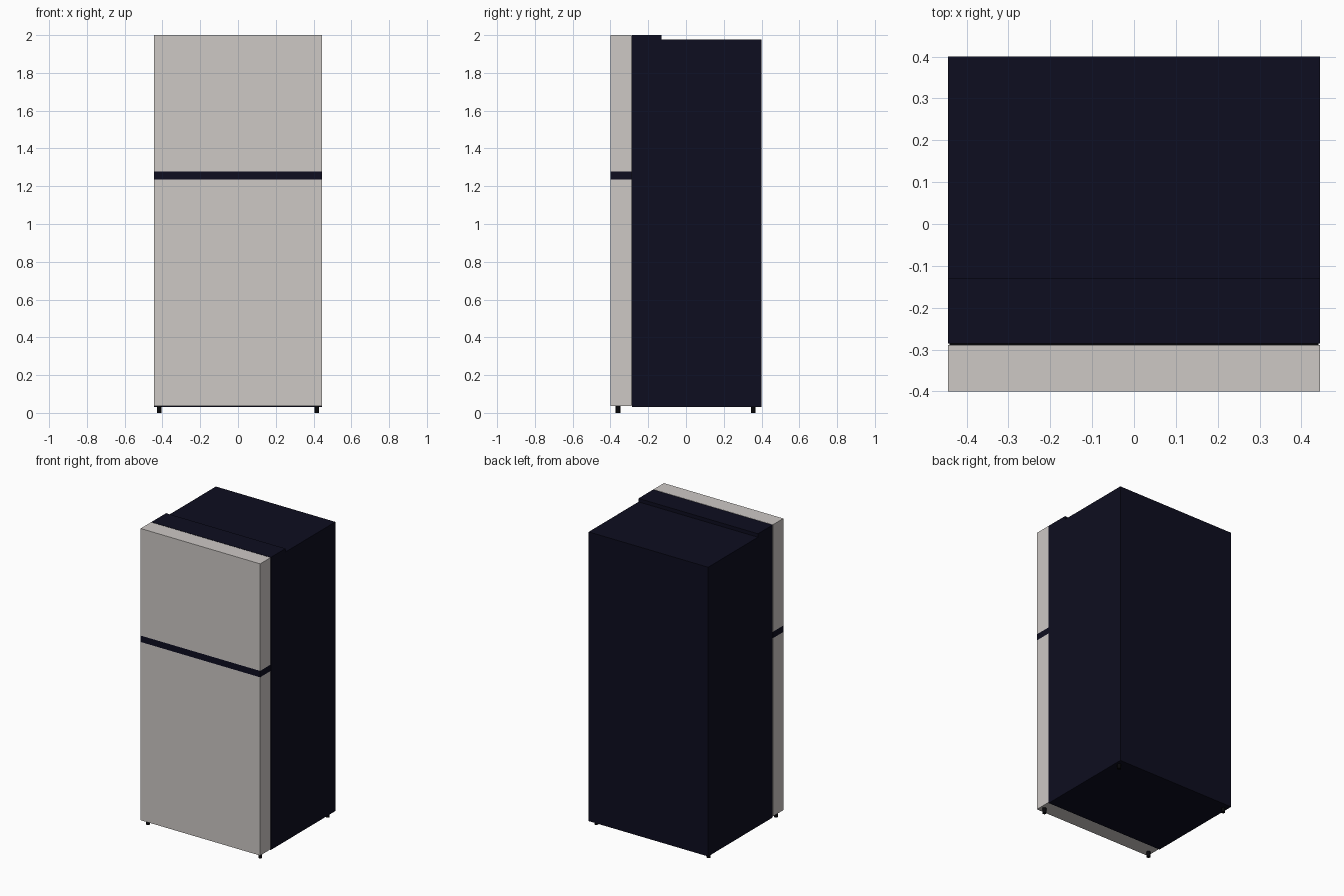
import bpy
import bmesh

cube = bpy.data.objects.get("Cube")
if cube:
    bpy.data.objects.remove(cube, do_unlink=True)


def material(name, rgb):
    m = bpy.data.materials.new(name)
    m.use_nodes = True
    m.diffuse_color = (*rgb, 1)
    m.node_tree.nodes["Principled BSDF"].inputs["Base Color"].default_value = (*rgb, 1)
    return m


navy = material("dark navy", (0.004, 0.004, 0.014))
silver = material("warm silver", (0.61, 0.58, 0.56))
black = material("black rubber", (0.002, 0.002, 0.003))


def finish(name, bm, mat):
    mesh = bpy.data.meshes.new(name)
    bm.to_mesh(mesh)
    bm.free()
    mesh.materials.append(mat)
    obj = bpy.data.objects.new(name, mesh)
    bpy.context.collection.objects.link(obj)
    return obj


def box(name, half_width, y, z, mat):
    """Box centred on x = 0, spanning the given y and z ranges."""
    bm = bmesh.new()
    bmesh.ops.create_cube(bm, size=1)
    for v in bm.verts:
        v.co.x *= 2 * half_width
        v.co.y = y[0] if v.co.y < 0 else y[1]
        v.co.z = z[0] if v.co.z < 0 else z[1]
    return finish(name, bm, mat)


W = 0.445
FRONT, SEAM, BACK = -0.4, -0.286, 0.4

# Cabinet and raised hinge cover on top
box("cabinet", W, (SEAM, BACK), (0.03, 1.977), navy)
box("hinge_cover", W, (SEAM, -0.13), (1.977, 2.0), navy)

# Two doors with the dark grip strip between them
door_back = SEAM - 0.003
box("lower_door", W, (FRONT, door_back), (0.036, 1.236), silver)
box("upper_door", W, (FRONT, door_back), (1.279, 2.0), silver)
box("grip_strip", W, (FRONT, door_back), (1.236, 1.279), navy)

# Door seal filling the seam
box("door_seal", W - 0.004, (door_back, SEAM), (0.04, 1.996), black)

# Round levelling feet
for side, x in (("right", -0.418), ("left", 0.418)):
    for end, y, top in (("front", -0.36, 0.036), ("back", 0.356, 0.03)):
        bm = bmesh.new()
        bmesh.ops.create_cone(bm, cap_ends=True, segments=16,
                              radius1=0.012, radius2=0.012, depth=top)
        bmesh.ops.translate(bm, verts=bm.verts, vec=(x, y, top / 2))
        foot = finish(f"{end}_{side}_foot", bm, black)
        for p in foot.data.polygons:
            p.use_smooth = len(p.vertices) == 4
